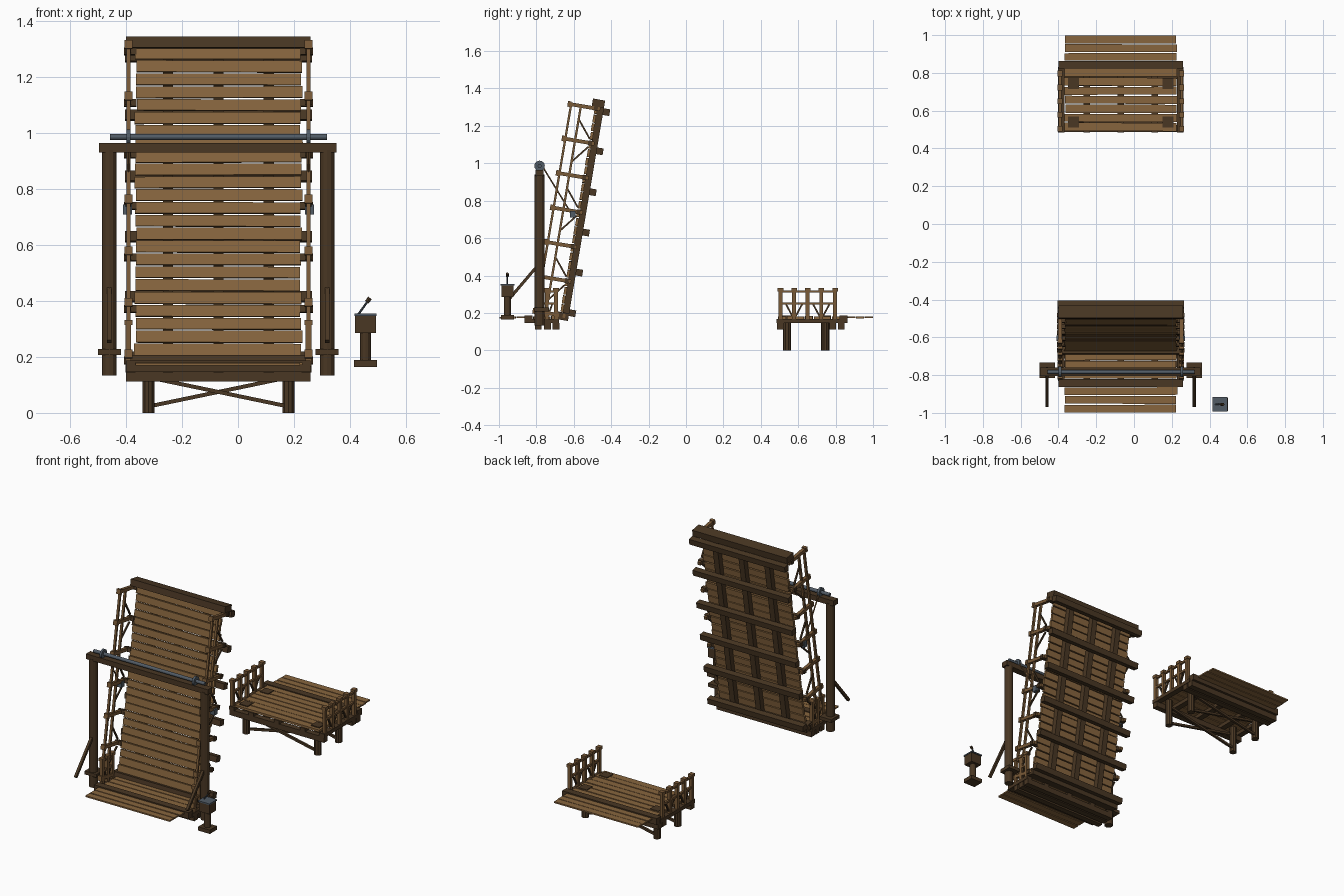
import bpy, bmesh, math, random
from mathutils import Matrix, Vector, Euler

if "Cube" in bpy.data.objects:
    bpy.data.objects.remove(bpy.data.objects["Cube"])

random.seed(4)
CX = -0.07          # centre line of the bridge
SIDES = (-1, 1)


def material(name, rgb):
    m = bpy.data.materials.new(name)
    m.diffuse_color = (*rgb, 1)
    m.use_nodes = True
    m.node_tree.nodes["Principled BSDF"].inputs["Base Color"].default_value = m.diffuse_color
    return m


PLANK = material("plank brown", (0.242, 0.130, 0.048))
RAIL = material("rail brown", (0.190, 0.100, 0.038))
DARK = material("dark timber", (0.067, 0.038, 0.017))
IRON = material("grey iron", (0.084, 0.107, 0.133))


def box(c, s, rot=(0, 0, 0)):
    return Matrix.LocRotScale(Vector(c), Euler(rot), Vector(s))


def span(x0, x1, y0, y1, z0, z1):
    return box(((x0 + x1) / 2, (y0 + y1) / 2, (z0 + z1) / 2), (x1 - x0, y1 - y0, z1 - z0))


def bar(a, b, w, d=None):
    """Unit shape stretched from point a to point b."""
    a, b = Vector(a), Vector(b)
    q = (b - a).to_track_quat('Z', 'Y')
    return Matrix.LocRotScale((a + b) / 2, q, Vector((w, d or w, (b - a).length)))


def part(name, mat, items, frame=Matrix(), sides=0):
    """One object from many boxes (sides=0) or cylinders."""
    bm = bmesh.new()
    for m in items:
        if sides:
            bmesh.ops.create_cone(bm, cap_ends=True, segments=sides, radius1=0.5,
                                  radius2=0.5, depth=1, matrix=m)
        else:
            bmesh.ops.create_cube(bm, size=1, matrix=m)
    me = bpy.data.meshes.new(name)
    bm.to_mesh(me)
    bm.free()
    me.materials.append(mat)
    ob = bpy.data.objects.new(name, me)
    bpy.context.collection.objects.link(ob)
    ob.matrix_world = frame
    return ob


def planks(y0, y1, n, z, thick=0.014):
    """Row of slightly uneven boards across x."""
    pitch = (y1 - y0) / n
    out = []
    for i in range(n):
        j = random.uniform
        out.append(box((CX + j(-.003, .003), y0 + pitch * (i + .5), z - thick / 2 + j(-.001, .001)),
                       (0.592 + j(-.006, .006), pitch - j(.003, .007), thick),
                       (0, 0, j(-.004, .004))))
    return out


def railing(name, ys, base, top, mid, frame=Matrix()):
    """Posts, caps, two rails and short braces on both sides."""
    posts, caps, rails, braces = [], [], [], []
    for s in SIDES:
        x = CX + s * 0.322
        for i, y in enumerate(ys):
            posts.append(span(x - .010, x + .010, y - .010, y + .010, base - .03, top))
            caps.append(box((x, y, top - .008), (.028, .030, .018)))
            if i + 1 < len(ys):
                k = ys[i + 1] - y
                a, b = (.12, .62) if i % 2 else (.88, .38)
                braces.append(bar((x, y + k * a, base), (x, y + k * b, mid), .009))
        for z in (mid, top - .018):
            rails.append(span(x - .007, x + .007, ys[0], ys[-1], z - .006, z + .006))
    part(name + "_posts", RAIL, posts, frame)
    part(name + "_caps", RAIL, caps, frame)
    part(name + "_rails", RAIL, rails, frame)
    part(name + "_braces", DARK, braces, frame)


L, R = CX - 0.33, CX + 0.33

# Far landing
part("far_deck_planks", PLANK, planks(0.49, 0.825, 7, 0.182))
part("far_apron_planks", PLANK, planks(0.862, 1.0, 3, 0.180, 0.009))
part("far_end_beam", DARK, [span(L, R, 0.82, 0.863, 0.147, 0.187)])
part("far_stringers", DARK, [span(CX + x - .018, CX + x + .018, 0.485, 0.83, 0.145, 0.168)
                             for x in (-.315, -.18, 0, .18, .315)])
part("far_cross_beams", DARK, [span(L, R, y - .018, y + .018, 0.112, 0.147)
                               for y in (0.505, 0.785, 0.83)])
legs = [(CX + s * .25, y) for s in SIDES for y in (.54, .745)]
part("far_legs", DARK, [bar((x, y, 0), (x, y, .18), .045) for x, y in legs], sides=10)
part("far_leg_caps", DARK, [box((x, y, .18), (.058, .058, .014)) for x, y in legs])
part("far_cross_braces", DARK, [bar((CX - s * .24, y + s * .008, .025), (CX + s * .24, y + s * .008, .125), .014)
                                for s in SIDES for y in (.54, .745)])
railing("far_railing", [0.505, 0.578, 0.65, 0.723, 0.797], 0.182, 0.332, 0.25)

# Near landing
part("near_deck_planks", PLANK, planks(-0.82, -0.675, 3, 0.182))
part("near_apron_planks", PLANK, planks(-1.0, -0.862, 3, 0.180, 0.009))
part("near_end_beam", DARK, [span(L, R, -0.863, -0.82, 0.147, 0.187)])
part("near_stringers", DARK, [span(CX + x - .018, CX + x + .018, -0.83, -0.68, 0.145, 0.168)
                              for x in (-.315, -.18, 0, .18, .315)])
part("near_cross_beams", DARK, [span(L, R, y - .018, y + .018, 0.112, 0.147)
                                for y in (-0.79, -0.74, -0.695)])
railing("near_railing", [-0.795, -0.745, -0.695], 0.182, 0.332, 0.25)

# Raised span: local y runs along the deck, local z is its walking side
TILT = Matrix.Translation((0, -0.678, 0.17)) @ Matrix.Rotation(math.radians(80.4), 4, 'X')
part("span_planks", PLANK, planks(0.035, 1.155, 24, 0.0, 0.015), TILT)
part("span_stringers", DARK, [span(CX + x - .018, CX + x + .018, 0.01, 1.17, -.048, -.014)
                              for x in (-.18, 0, .18)], TILT)
part("span_cross_beams", DARK, [span(L - .004, R + .004, u - .018, u + .018, -.083, -.046)
                                for u in (.04, .26, .477, .696, .918, 1.13)], TILT)
part("span_end_beams", DARK, [span(L, R, 1.150, 1.19, -.048, .018),
                              span(L, R, -.005, .036, -.048, .014)], TILT)
railing("span_railing", [0.018 + 0.187 * i for i in range(7)], 0.0, 0.146, 0.075, TILT)
# Outriggers that carry the railing posts
part("span_post_blocks", DARK, [box((CX + s * .315, .018 + .187 * i, -.006), (.045, .026, .02))
                                for s in SIDES for i in range(7)], TILT)

# Lifting frame
TX, TY = (-0.46, 0.319), -0.783
part("tower_posts", DARK, [bar((x, TY, .133), (x, TY, .94), .052) for x in TX], sides=12)
part("tower_collars", DARK, [box((x, TY + .01, .218), (.082, .082, .021)) for x in TX])
part("tower_top_beam", DARK, [span(-0.497, 0.353, TY - .022, TY + .022, .932, .965)])
part("tower_braces", DARK, [bar((x, TY, .465), (x, -.962, .255), .016) for x in TX])

# Winch axle, drums and lifting lines
AZ = 0.986
part("winch_axle", IRON, [bar((-.457, TY, AZ), (.319, TY, AZ), .021)], sides=12)
part("winch_drums", IRON, [bar((CX + s * .322 - .007, TY, AZ), (CX + s * .322 + .007, TY, AZ), .056)
                           for s in SIDES], sides=16)
part("lifting_lines", RAIL, [bar((CX + s * .322, TY + .02, AZ - .01), (CX + s * .322, -.615, .735), .008)
                             for s in SIDES], sides=6)
part("line_brackets", IRON, [box((CX + s * .325, -.605, .728), (.032, .03, .036)) for s in SIDES])

# Control stand with lever
BX, BY = 0.456, -0.955
part("control_base", DARK, [box((BX, BY, .177), (.082, .07, .024))])
part("control_post", DARK, [bar((BX, BY, .185), (BX, BY, .29), .038)], sides=12)
part("control_box", DARK, [box((BX, BY, .317), (.074, .064, .062))])
part("control_plate", IRON, [box((BX, BY, .351), (.08, .076, .008))])
part("control_lever", IRON, [bar((BX - .026, BY, .352), (BX + .012, BY, .405), .008)], sides=8)
part("lever_grip", DARK, [bar((BX + .005, BY, .396), (BX + .016, BY, .411), .016)], sides=8)
